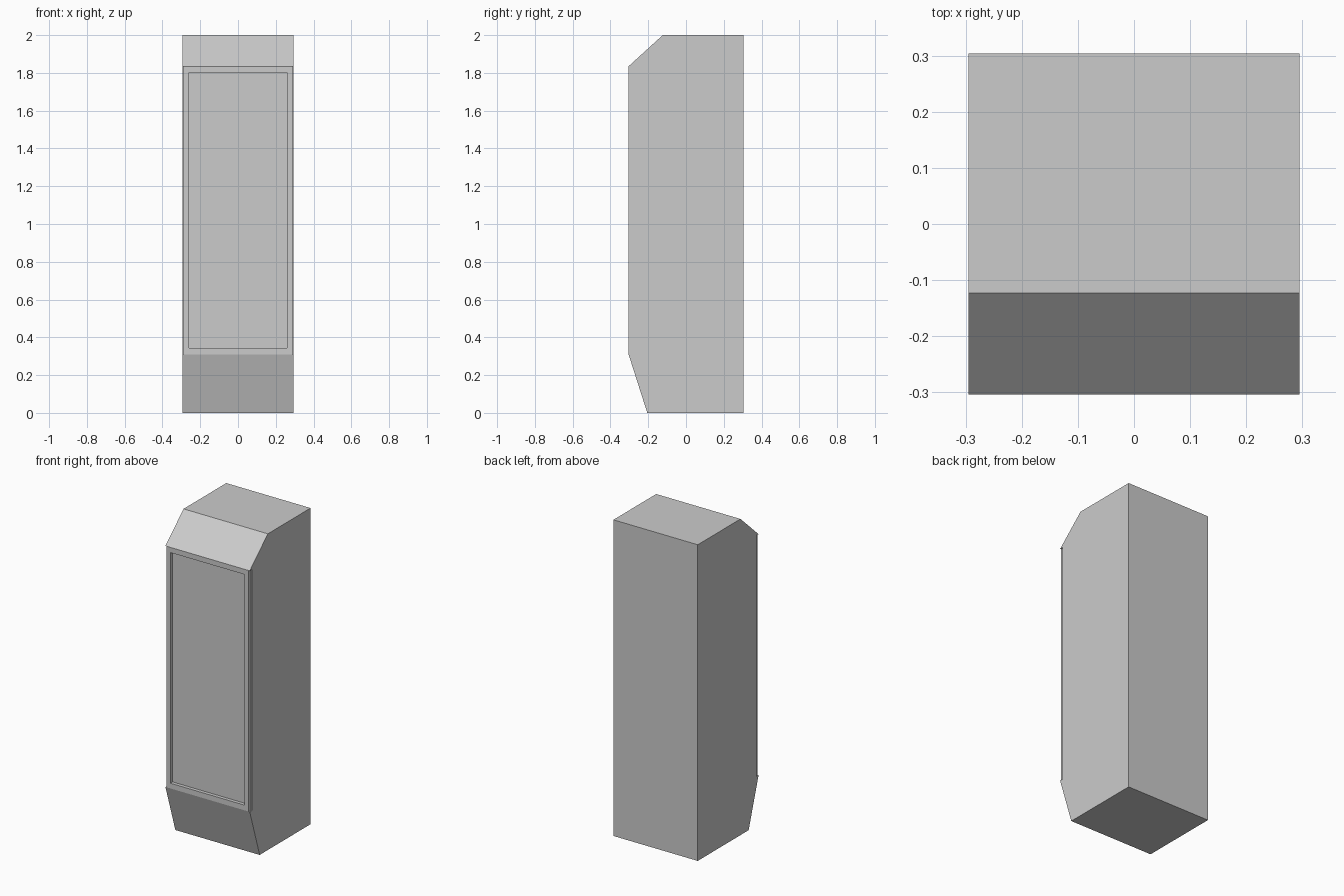
import bpy

if "Cube" in bpy.data.objects:
    bpy.data.objects.remove(bpy.data.objects["Cube"])

W = 0.295                      # half width of the cabinet
FRONT, BACK, RECESS = -0.304, 0.304, -0.282
Z0, Z1 = 0.31, 1.835           # door opening


def add_mesh(name, verts, faces):
    mesh = bpy.data.meshes.new(name)
    mesh.from_pydata(verts, [], faces)
    mesh.validate()
    obj = bpy.data.objects.new(name, mesh)
    bpy.context.collection.objects.link(obj)
    return obj


def prism(name, profile, half_width):
    """Extrude a (y, z) outline along x."""
    n = len(profile)
    verts = [(x, y, z) for x in (-half_width, half_width) for y, z in profile]
    faces = [tuple(range(n - 1, -1, -1)), tuple(range(n, 2 * n))]
    for i in range(n):
        j = (i + 1) % n
        faces.append((i, j, n + j, n + i))
    return add_mesh(name, verts, faces)


def ring(name, outer, inner, y_front, y_back):
    """Rectangular frame; outer and inner are (half width, bottom, top)."""
    def loop(rect, y):
        w, b, t = rect
        return [(-w, y, b), (w, y, b), (w, y, t), (-w, y, t)]
    verts = (loop(outer, y_front) + loop(inner, y_front)
             + loop(inner, y_back) + loop(outer, y_back))
    faces = []
    for k in range(4):
        a, b = 4 * k, 4 * ((k + 1) % 4)
        for i in range(4):
            j = (i + 1) % 4
            faces.append((a + i, a + j, b + j, b + i))
    return add_mesh(name, verts, faces)


# Cabinet with sloped top and kick plate, shallow recess for the door
prism("cabinet_body", [
    (-0.205, 0), (BACK, 0), (BACK, 2), (-0.123, 2),
    (FRONT, Z1), (RECESS, Z1), (RECESS, Z0), (FRONT, Z0)], W)

# Raised door frame around the flat front panel
ring("door_frame", (0.288, Z0, Z1), (0.26, Z0 + 0.033, Z1 - 0.033),
     FRONT, RECESS)
